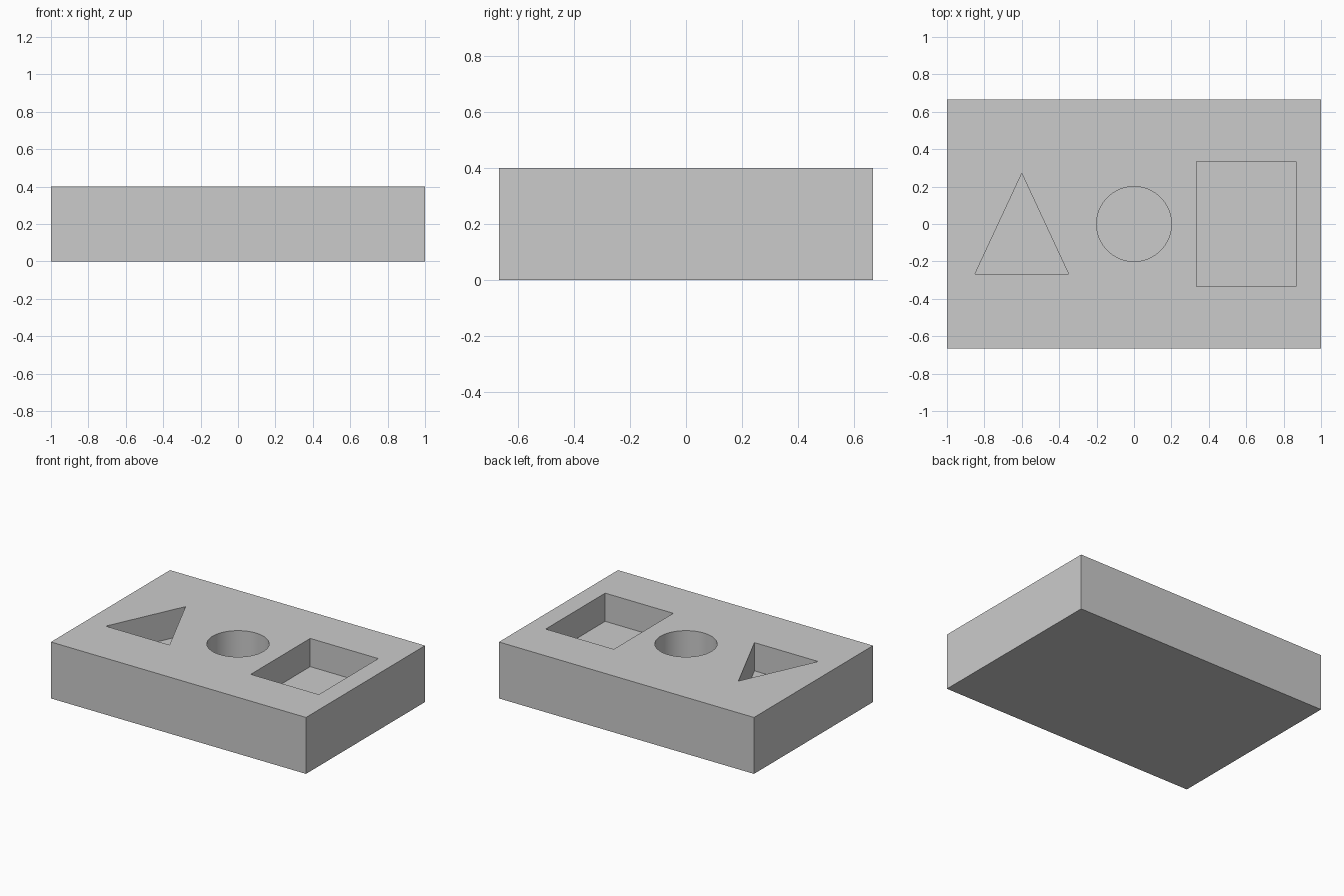
import bpy, bmesh
from math import cos, sin, tau, radians

if "Cube" in bpy.data.objects:
    bpy.data.objects.remove(bpy.data.objects["Cube"])

LENGTH, WIDTH, HEIGHT = 2.0, 4 / 3, 0.4
POCKET_FLOOR = 0.2


def prism(name, outline, z0, z1):
    """Extrude a closed counter-clockwise outline from z0 to z1."""
    bm = bmesh.new()
    face = bm.faces.new([bm.verts.new((x, y, z0)) for x, y in outline])
    top = bmesh.ops.extrude_face_region(bm, geom=[face])["geom"]
    verts = [v for v in top if isinstance(v, bmesh.types.BMVert)]
    bmesh.ops.translate(bm, verts=verts, vec=(0, 0, z1 - z0))
    bmesh.ops.recalc_face_normals(bm, faces=bm.faces)
    mesh = bpy.data.meshes.new(name)
    bm.to_mesh(mesh)
    bm.free()
    obj = bpy.data.objects.new(name, mesh)
    bpy.context.collection.objects.link(obj)
    return obj


def rectangle(x0, x1, y):
    return [(x0, -y), (x1, -y), (x1, y), (x0, y)]


# Solid block
block = prism("shape_sorter_block", rectangle(-LENGTH / 2, LENGTH / 2, WIDTH / 2), 0, HEIGHT)

# Pocket outlines: triangle, circle, rectangle
pockets = {
    "triangle_pocket": [(-0.85, -0.267), (-0.35, -0.267), (-0.6, 0.27)],
    "round_pocket": [(0.2 * cos(tau * i / 64), 0.2 * sin(tau * i / 64)) for i in range(64)],
    "square_pocket": rectangle(0.333, 0.867, 0.333),
}

# Cut the blind pockets into the top
bpy.context.view_layer.objects.active = block
block.select_set(True)
for name, outline in pockets.items():
    cutter = prism(name, outline, POCKET_FLOOR, HEIGHT + 0.2)
    cutter.hide_render = True
    mod = block.modifiers.new(name, "BOOLEAN")
    mod.operation = "DIFFERENCE"
    mod.solver = "EXACT"
    mod.object = cutter
    bpy.ops.object.modifier_apply(modifier=mod.name)
    bpy.data.objects.remove(cutter)

# Smooth round wall, crisp edges elsewhere
bpy.ops.object.shade_smooth_by_angle(angle=radians(30))
